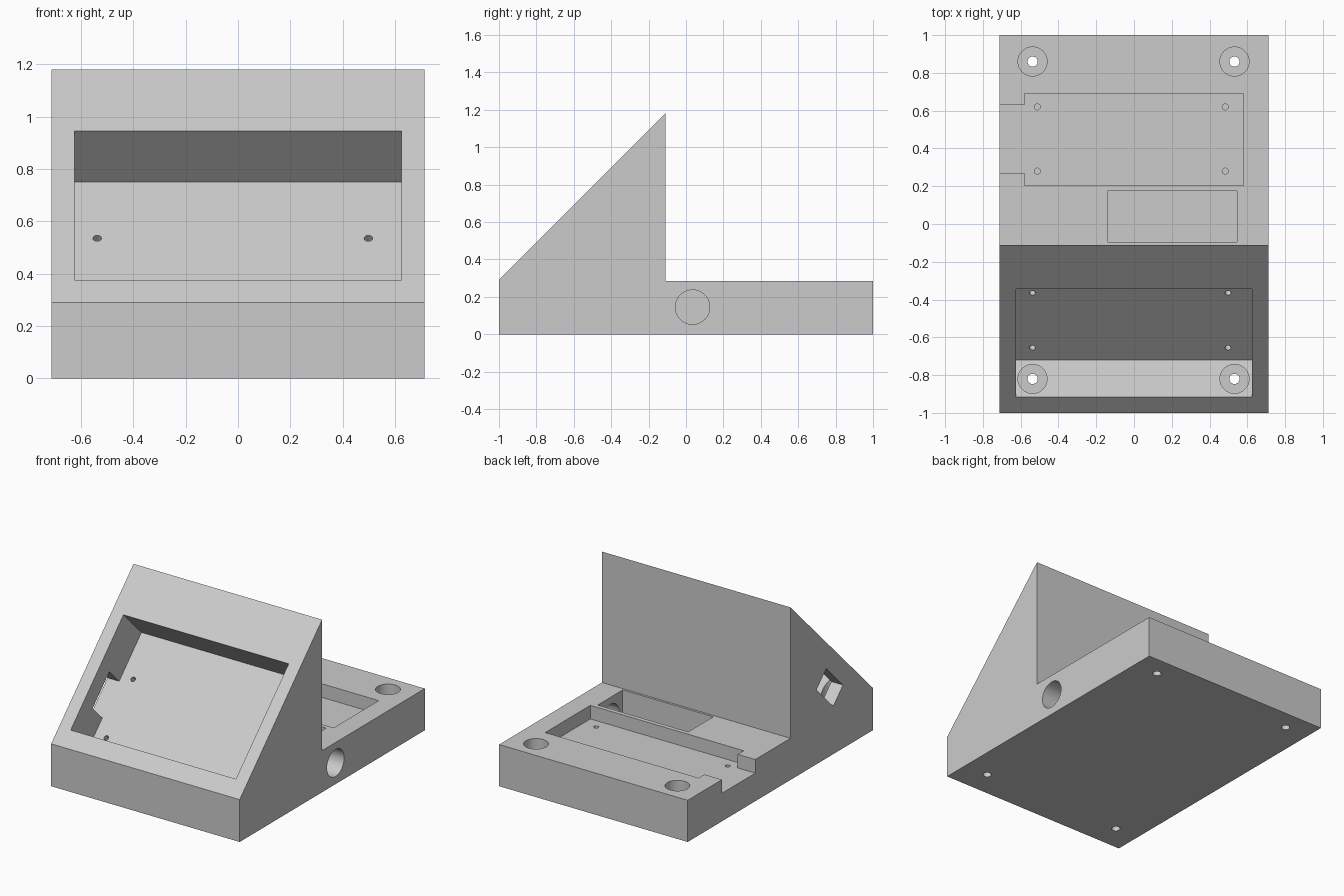
import bpy, bmesh, math
from mathutils import Vector

cube = bpy.data.objects.get("Cube")
if cube:
    bpy.data.objects.remove(cube, do_unlink=True)

HALF_W = 0.713    # half width of the stand
DECK = 0.285      # height of the rear deck
FLOOR = 0.9       # screen recess floor, as z - y
SEAT = 0.07       # height of the screw head seats

grey = bpy.data.materials.new("plain_grey")
grey.use_nodes = True
grey.diffuse_color = (0.6, 0.6, 0.6, 1)
grey.node_tree.nodes["Principled BSDF"].inputs["Base Color"].default_value = (0.6, 0.6, 0.6, 1)


def finish(name, bm):
    bmesh.ops.recalc_face_normals(bm, faces=bm.faces)
    mesh = bpy.data.meshes.new(name)
    bm.to_mesh(mesh)
    bm.free()
    obj = bpy.data.objects.new(name, mesh)
    bpy.context.collection.objects.link(obj)
    mesh.materials.append(grey)
    return obj


def prism(name, profile, x0, x1):
    """Extrude a (y, z) outline from x0 to x1."""
    bm = bmesh.new()
    face = bm.faces.new([bm.verts.new((x0, y, z)) for y, z in profile])
    new = bmesh.ops.extrude_face_region(bm, geom=[face])["geom"]
    verts = [v for v in new if isinstance(v, bmesh.types.BMVert)]
    bmesh.ops.translate(bm, verts=verts, vec=(x1 - x0, 0, 0))
    return finish(name, bm)


def box(name, x0, x1, y0, y1, z0, z1):
    return prism(name, [(y0, z0), (y1, z0), (y1, z1), (y0, z1)], x0, x1)


def tilted_box(name, x0, x1, s0, s1, c0, c1):
    """Box aligned to the slope: s = y + z runs up it, c = z - y out of it."""
    corners = [(s0, c0), (s1, c0), (s1, c1), (s0, c1)]
    return prism(name, [((s - c) / 2, (s + c) / 2) for s, c in corners], x0, x1)


def rod(name, start, end, radius, sides=48):
    start, end = Vector(start), Vector(end)
    bm = bmesh.new()
    bmesh.ops.create_cone(bm, cap_ends=True, segments=sides, radius1=radius,
                          radius2=radius, depth=(end - start).length)
    obj = finish(name, bm)
    turn = Vector((0, 0, 1)).rotation_difference(end - start).to_matrix().to_4x4()
    turn.translation = (start + end) / 2
    obj.data.transform(turn)
    return obj


# Solid wedge with a flat rear deck
stand = prism("screen_stand", [(-1, 0), (1, 0), (1, DECK), (-0.11, DECK),
                               (-0.11, 1.18), (-1, 0.29)], -HALF_W, HALF_W)

cutters = [
    # Sloped screen recess and its side port
    tilted_box("screen_recess", -0.625, 0.625, -0.54, 0.6, FLOOR, 1.5),
    tilted_box("side_port", -0.8, -0.6, -0.245, 0.117, FLOOR, 1.11),
    # Board recess with an open notch at the side
    box("board_recess", -0.58, 0.58, 0.205, 0.692, 0.192, 0.4),
    box("board_notch", -0.8, -0.56, 0.27, 0.63, 0.192, 0.4),
    # Deep cable well and round cable hole
    box("cable_well", -0.14, 0.545, -0.095, 0.175, 0.045, 0.4),
    rod("cable_hole", (0.5, 0.035, 0.145), (0.8, 0.035, 0.145), 0.092, 64),
]

# Counterbored mounting holes
for x in (-0.537, 0.532):
    for y, top in ((0.86, 0.4), (-0.82, 0.36)):
        cutters.append(rod("screw_head", (x, y, SEAT), (x, y, top), 0.077))
        cutters.append(rod("screw_hole", (x, y, -0.1), (x, y, SEAT + 0.02), 0.027, 32))

# Blind pilot holes in the board recess
for x in (-0.512, 0.483):
    for y in (0.28, 0.62):
        cutters.append(rod("board_pilot", (x, y, 0.12), (x, y, 0.23), 0.016, 24))

# Blind pilot holes square to the screen recess floor
for x in (-0.538, 0.498):
    for y in (-0.655, -0.365):
        z = y + FLOOR
        cutters.append(rod("screen_pilot", (x, y - 0.03, z + 0.03),
                           (x, y + 0.06, z - 0.06), 0.016, 24))

# Cut everything out of the solid
bpy.context.view_layer.objects.active = stand
for cutter in cutters:
    cutter.hide_render = True
    mod = stand.modifiers.new(cutter.name, "BOOLEAN")
    mod.operation = "DIFFERENCE"
    mod.solver = "EXACT"
    mod.object = cutter
    bpy.ops.object.modifier_apply(modifier=mod.name)
    bpy.data.objects.remove(cutter, do_unlink=True)

# One shared material, smooth bores and crisp edges
stand.data.materials.clear()
stand.data.materials.append(grey)
for poly in stand.data.polygons:
    poly.material_index = 0
bpy.ops.object.select_all(action="DESELECT")
stand.select_set(True)
bpy.ops.object.shade_smooth_by_angle(angle=math.radians(30))
